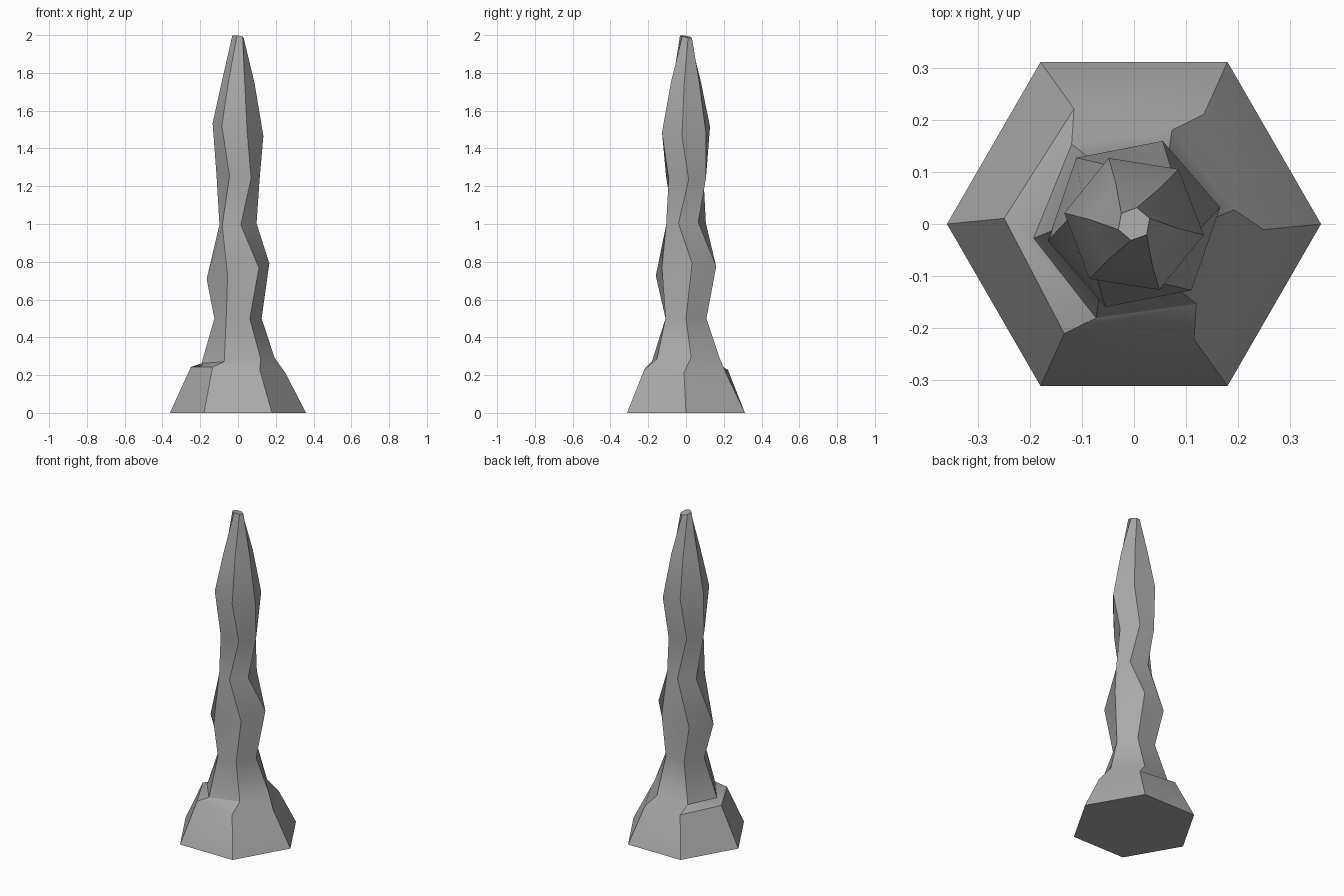
import bpy
import bmesh
from math import cos, sin, radians, pi

cube = bpy.data.objects.get("Cube")
if cube:
    bpy.data.objects.remove(cube, do_unlink=True)

SIDES = 6

# Rings from floor to tip: height, radius, twist in degrees, slope along x, slope along y
RINGS = [
    (0.0, 0.36, 0, 0, 0),
    (0.228, 0.25, -2.5, -0.06, -0.03),
    (0.277, 0.195, 8, 0.08, 0),
    (0.5, 0.125, 0, 0, 0),
    (0.75, 0.169, 11, 0.24, 0.07),
    (1.0, 0.106, -22, 0.05, 0.05),
    (1.25, 0.115, 7, -0.13, 0),
    (1.5, 0.136, -9, -0.25, 0.02),
    (1.75, 0.087, -6, 0, 0),
    (1.992, 0.032, 20, -0.15, -0.2),
]


def add_ring(bm, height, radius, twist, slope_x, slope_y):
    ring = []
    for i in range(SIDES):
        a = 2 * pi * i / SIDES + radians(twist)
        x, y = radius * cos(a), radius * sin(a)
        ring.append(bm.verts.new((x, y, height + slope_x * x + slope_y * y)))
    return ring


# Stone material
stone = bpy.data.materials.new("grey_stone")
stone.use_nodes = True
grey = (0.4, 0.4, 0.4, 1)
stone.diffuse_color = grey
shader = next(n for n in stone.node_tree.nodes if n.type == 'BSDF_PRINCIPLED')
shader.inputs["Base Color"].default_value = grey

# Spire: twisted, tilted hexagons joined by quads and capped at both ends
bm = bmesh.new()
rings = [add_ring(bm, *r) for r in RINGS]
for low, high in zip(rings, rings[1:]):
    for i in range(SIDES):
        j = (i + 1) % SIDES
        bm.faces.new((low[i], low[j], high[j], high[i]))
bm.faces.new(reversed(rings[0]))
bm.faces.new(rings[-1])
mesh = bpy.data.meshes.new("stone_spire")
bm.to_mesh(mesh)
bm.free()
mesh.materials.append(stone)

spire = bpy.data.objects.new("stone_spire", mesh)
bpy.context.collection.objects.link(spire)
bpy.ops.object.select_all(action='DESELECT')
spire.select_set(True)
bpy.context.view_layer.objects.active = spire
bpy.ops.object.shade_smooth_by_angle(angle=radians(30))
